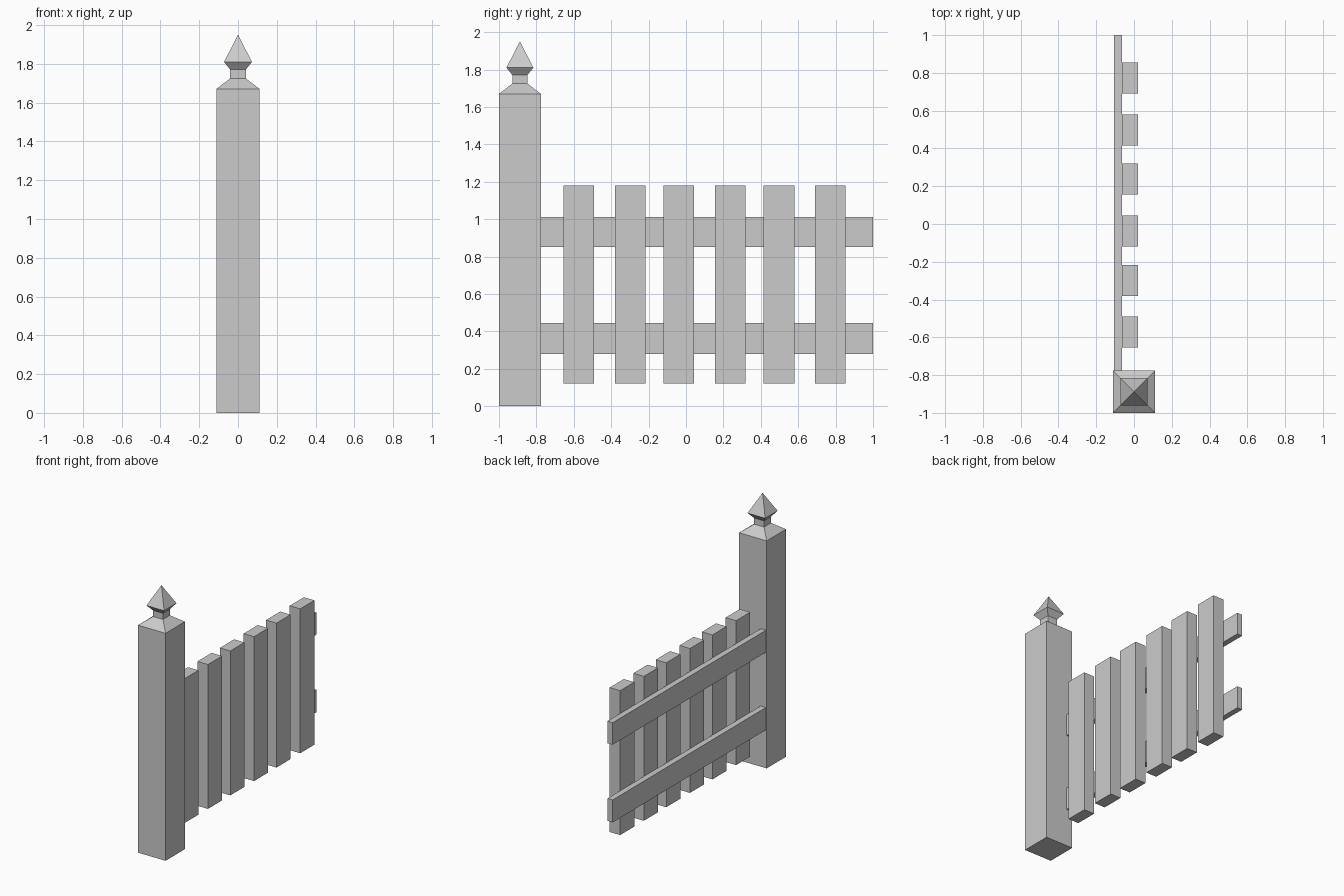
import bpy, bmesh

cube = bpy.data.objects.get("Cube")
if cube:
    bpy.data.objects.remove(cube, do_unlink=True)

# Single painted wood colour
paint = bpy.data.materials.new("grey_paint")
paint.use_nodes = True
grey = (0.6, 0.6, 0.6, 1)
paint.diffuse_color = grey
paint.node_tree.nodes["Principled BSDF"].inputs["Base Color"].default_value = grey


def square_tower(name, rings, cx, cy):
    """Stack square rings of (half x, half y, z); a zero half size is a point."""
    bm = bmesh.new()
    loops = []
    for hx, hy, z in rings:
        corners = [(-1, -1), (1, -1), (1, 1), (-1, 1)] if hx else [(0, 0)]
        loops.append([bm.verts.new((cx + sx * hx, cy + sy * hy, z)) for sx, sy in corners])
    bm.faces.new(loops[0][::-1])
    for low, high in zip(loops, loops[1:]):
        for i in range(4):
            j = (i + 1) % 4
            top = [high[j], high[i]] if len(high) == 4 else [high[0]]
            bm.faces.new([low[i], low[j]] + top)
    if len(loops[-1]) == 4:
        bm.faces.new(loops[-1])
    mesh = bpy.data.meshes.new(name)
    bm.to_mesh(mesh)
    bm.free()
    mesh.materials.append(paint)
    obj = bpy.data.objects.new(name, mesh)
    bpy.context.collection.objects.link(obj)
    return obj


def board(name, x, y, z):
    """Box between (low, high) limits on each axis."""
    hx, hy = (x[1] - x[0]) / 2, (y[1] - y[0]) / 2
    return square_tower(name, [(hx, hy, z[0]), (hx, hy, z[1])], sum(x) / 2, sum(y) / 2)


# Post with sloped shoulder, neck and pointed finial
profile = [(0.112, 0), (0.112, 1.67), (0.04, 1.725), (0.04, 1.77), (0.072, 1.81), (0, 1.95)]
square_tower("gate_post", [(h, h, z) for h, z in profile], 0, -0.888)

# Horizontal rails
for name, z in (("lower_rail", (0.28, 0.445)), ("upper_rail", (0.85, 1.012))):
    board(name, (-0.105, -0.063), (-0.776, 1), z)

# Upright pickets
for i, y in enumerate((-0.655, -0.38, -0.12, 0.155, 0.415, 0.69)):
    board(f"picket_{i + 1}", (-0.063, 0.022), (y, y + 0.164), (0.12, 1.18))
